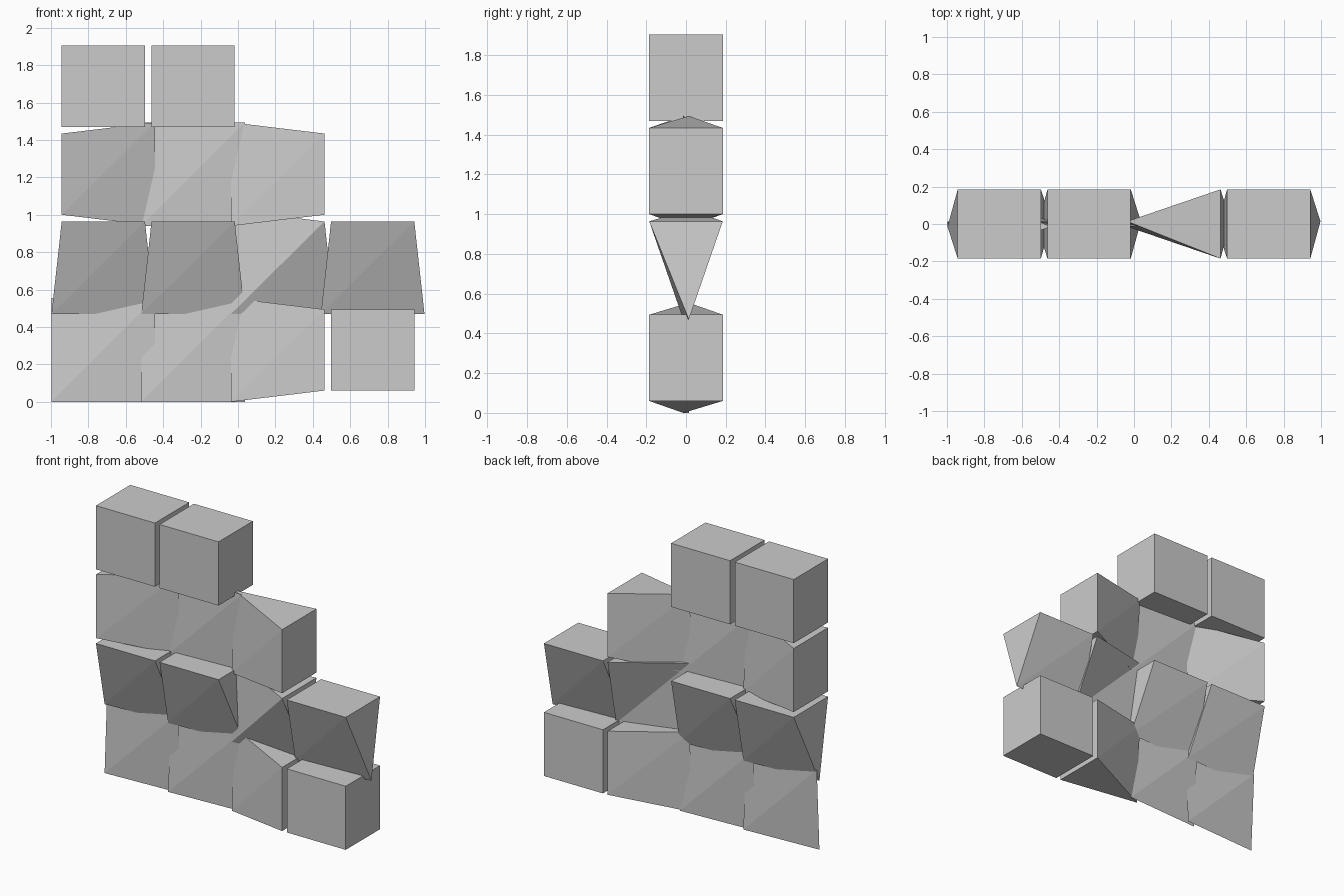
import bpy, bmesh

if "Cube" in bpy.data.objects:
    bpy.data.objects.remove(bpy.data.objects["Cube"])

PITCH_X, PITCH_Z = 0.48, 0.47          # spacing of the block grid
HALF_X, HALF_Y, HALF_Z = 0.2225, 0.185, 0.217
PINCH = 0.277                          # half size of corners pinched onto the mid plane
TWIST = 0.014                          # small depth twist of pinched corners

ALL = {"BL", "BR", "TL", "TR"}
SIDES = {"BL": (-1, -1), "BR": (1, -1), "TR": (1, 1), "TL": (-1, 1)}


def block(name, col, row, full):
    """Block whose corners listed in `full` keep their depth; the rest are pinched flat."""
    cx, cz = (col - 1.5) * PITCH_X, PINCH + row * PITCH_Z
    bm = bmesh.new()
    f, b = {}, {}
    for key, (sx, sz) in SIDES.items():
        if key in full:
            x, z = cx + sx * HALF_X, cz + sz * HALF_Z
            f[key] = bm.verts.new((x, -HALF_Y, z))
            b[key] = bm.verts.new((x, HALF_Y, z))
        else:
            p = (cx + sx * PINCH, -sx * sz * TWIST, cz + sz * PINCH)
            f[key], b[key] = bm.verts.new(p), bm.verts.new(p)
    # front and back, split along their rising diagonals
    bm.faces.new((f["BL"], f["BR"], f["TR"]))
    bm.faces.new((f["BL"], f["TR"], f["TL"]))
    bm.faces.new((b["BR"], b["BL"], b["TL"]))
    bm.faces.new((b["BR"], b["TL"], b["TR"]))
    # bottom, right, top, left
    ring = ["BL", "BR", "TR", "TL"]
    for i, k in enumerate(ring):
        n = ring[(i + 1) % 4]
        bm.faces.new((f[k], b[k], b[n], f[n]))
    bmesh.ops.remove_doubles(bm, verts=bm.verts[:], dist=1e-4)
    bmesh.ops.recalc_face_normals(bm, faces=bm.faces[:])
    mesh = bpy.data.meshes.new(name)
    bm.to_mesh(mesh)
    bm.free()
    ob = bpy.data.objects.new(name, mesh)
    bpy.context.collection.objects.link(ob)


TOP, LEFT, RIGHT = {"TL", "TR"}, {"TL", "BL"}, {"TR", "BR"}
# rows from the ground up, each listing the unpinched corners per column
rows = [
    [set(), set(), RIGHT, ALL],
    [TOP, TOP, {"TR"}, TOP],
    [LEFT, set(), RIGHT],
    [ALL, ALL],
]
for r, cells in enumerate(rows):
    for c, full in enumerate(cells):
        block(f"block_row{r + 1}_column{c + 1}", c, r, full)
